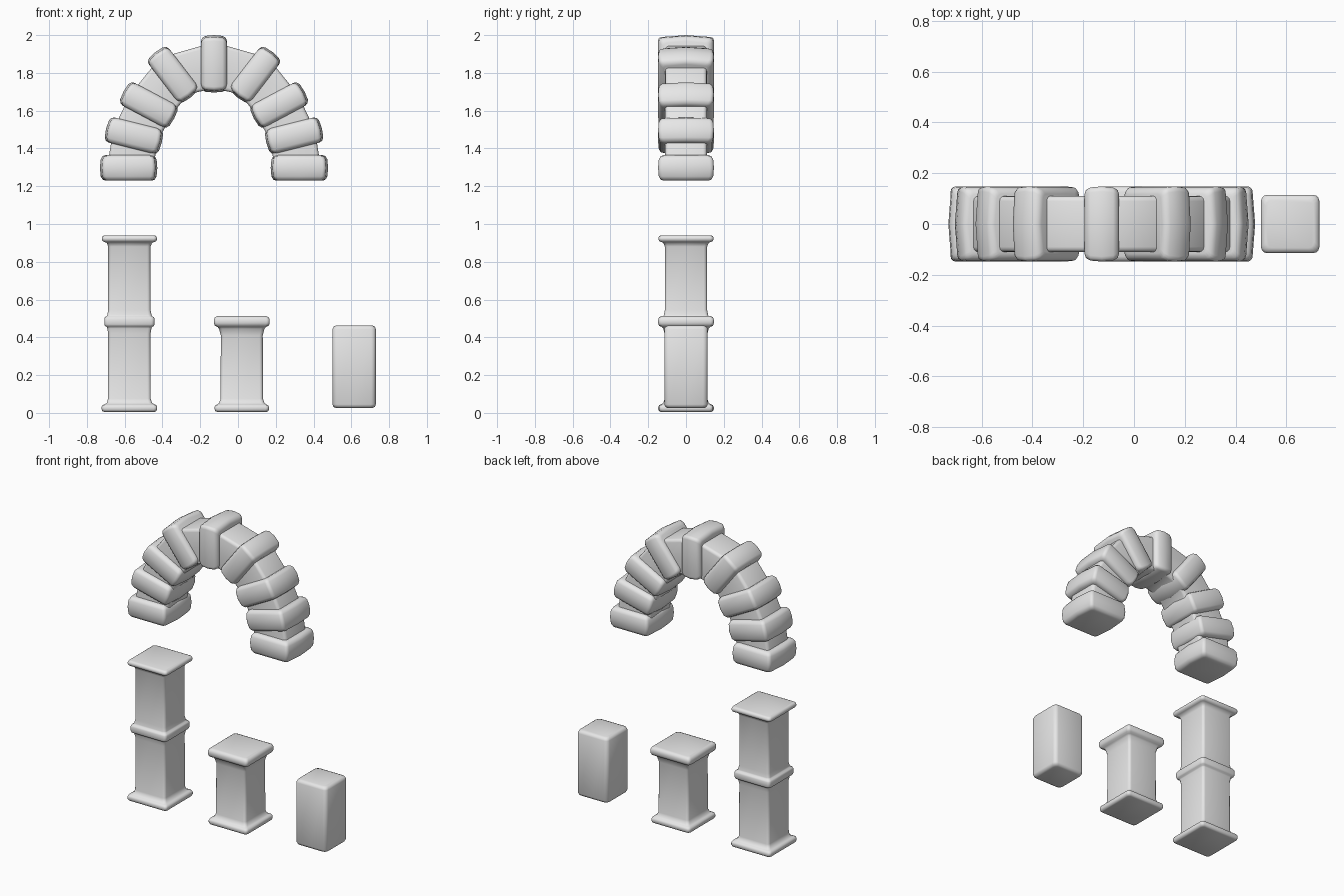
import bpy, bmesh, math
from mathutils import Matrix, Vector

if "Cube" in bpy.data.objects:
    bpy.data.objects.remove(bpy.data.objects["Cube"])

stone = bpy.data.materials.new("grey_stone")
stone.use_nodes = True
stone.diffuse_color = (0.8, 0.8, 0.8, 1)
stone.node_tree.nodes["Principled BSDF"].inputs["Base Color"].default_value = (0.8, 0.8, 0.8, 1)


def ring(hx, hy, r, crown=0.0):
    """Rounded rectangle whose x ends swell outward by crown."""
    pts = []
    for quarter, (sx, sy) in enumerate(((1, 1), (-1, 1), (-1, -1), (1, -1))):
        for step in range(4):
            a = math.pi / 2 * (quarter + step / 3)
            pts.append(Vector((sx * (hx - r) + r * math.cos(a),
                               sy * (hy - r) + r * math.sin(a), 0)))
        # middle of the side that follows this corner
        mid = ((0, hy), (-hx - crown, 0), (0, -hy), (hx + crown, 0))[quarter]
        pts.append(Vector((*mid, 0)))
    return pts


def loft(name, sections):
    """Skin a list of (matrix, ring) sections and close both ends."""
    bm = bmesh.new()
    loops = [[bm.verts.new(m @ p) for p in pts] for m, pts in sections]
    n = len(loops[0])
    for a, b in zip(loops, loops[1:]):
        for i in range(n):
            j = (i + 1) % n
            bm.faces.new((a[i], a[j], b[j], b[i]))
    bm.faces.new(loops[0])
    bm.faces.new(loops[-1])
    bmesh.ops.recalc_face_normals(bm, faces=bm.faces)
    mesh = bpy.data.meshes.new(name)
    bm.to_mesh(mesh)
    bm.free()
    mesh.materials.append(stone)
    obj = bpy.data.objects.new(name, mesh)
    bpy.context.collection.objects.link(obj)
    bpy.ops.object.select_all(action='DESELECT')
    obj.select_set(True)
    bpy.context.view_layer.objects.active = obj
    bpy.ops.object.shade_smooth_by_angle(angle=math.radians(55))
    return obj


def pillar(name, x, profile, r=0.018):
    """Square pillar from (half width, height) pairs."""
    loft(name, [(Matrix.Translation((x, 0, z)), ring(h, h, r)) for h, z in profile])


def slab(h, low, high, soft=0.014):
    """Profile of a soft-edged square moulding."""
    return [(h - soft, low), (h - soft * 0.3, low + soft * 0.3), (h, low + soft),
            (h, high - soft), (h - soft * 0.3, high - soft * 0.3), (h - soft, high)]


# Arch stations: offset from the arch axis, height, tilt from vertical
AXIS = -0.127
half = [(0.217, 1.79, 37.5), (0.345, 1.63, 62), (0.424, 1.468, 76), (0.452, 1.297, 90)]
stations = [(-x, z, -a) for x, z, a in reversed(half)] + [(0, 1.848, 0)] + half
frames = [Matrix.Translation((AXIS + x, 0, z)) @ Matrix.Rotation(math.radians(a - 90), 4, 'Y')
          for x, z, a in stations]

# Raised arch stones
for i, frame in enumerate(frames):
    kind = "keystone" if i == 4 else f"arch_stone_{i + 1}"
    sections = []
    for t, inset in ((-0.068, 0.03), (-0.062, 0.014), (-0.045, 0.004), (0, 0),
                     (0.045, 0.004), (0.062, 0.014), (0.068, 0.03)):
        sections.append((frame @ Matrix.Translation((0, 0, t)),
                         ring(0.142 - inset, 0.148 - inset, 0.02, 0.01)))
    loft(kind, sections)

# Recessed arch core running behind the stones
loft("arch_core", [(f @ Matrix.Translation((-0.008, 0, 0)), ring(0.122, 0.11, 0.02))
                   for f in frames])

# Tall pillar with base, middle band and cap
pillar("tall_pillar", -0.575,
       slab(0.147, 0.005, 0.045) + [(0.12, 0.052), (0.113, 0.075), (0.112, 0.42), (0.117, 0.447)]
       + slab(0.133, 0.455, 0.512) + [(0.117, 0.52), (0.112, 0.545), (0.112, 0.88), (0.12, 0.9)]
       + slab(0.146, 0.905, 0.94))

# Short pillar with base and thick cap
pillar("short_pillar", 0.02,
       slab(0.144, 0.005, 0.045) + [(0.12, 0.052), (0.112, 0.075), (0.111, 0.41), (0.12, 0.445)]
       + slab(0.148, 0.455, 0.513, 0.02))

# Plain block
pillar("plain_block", 0.615, slab(0.115, 0.025, 0.463, 0.02), 0.025)
